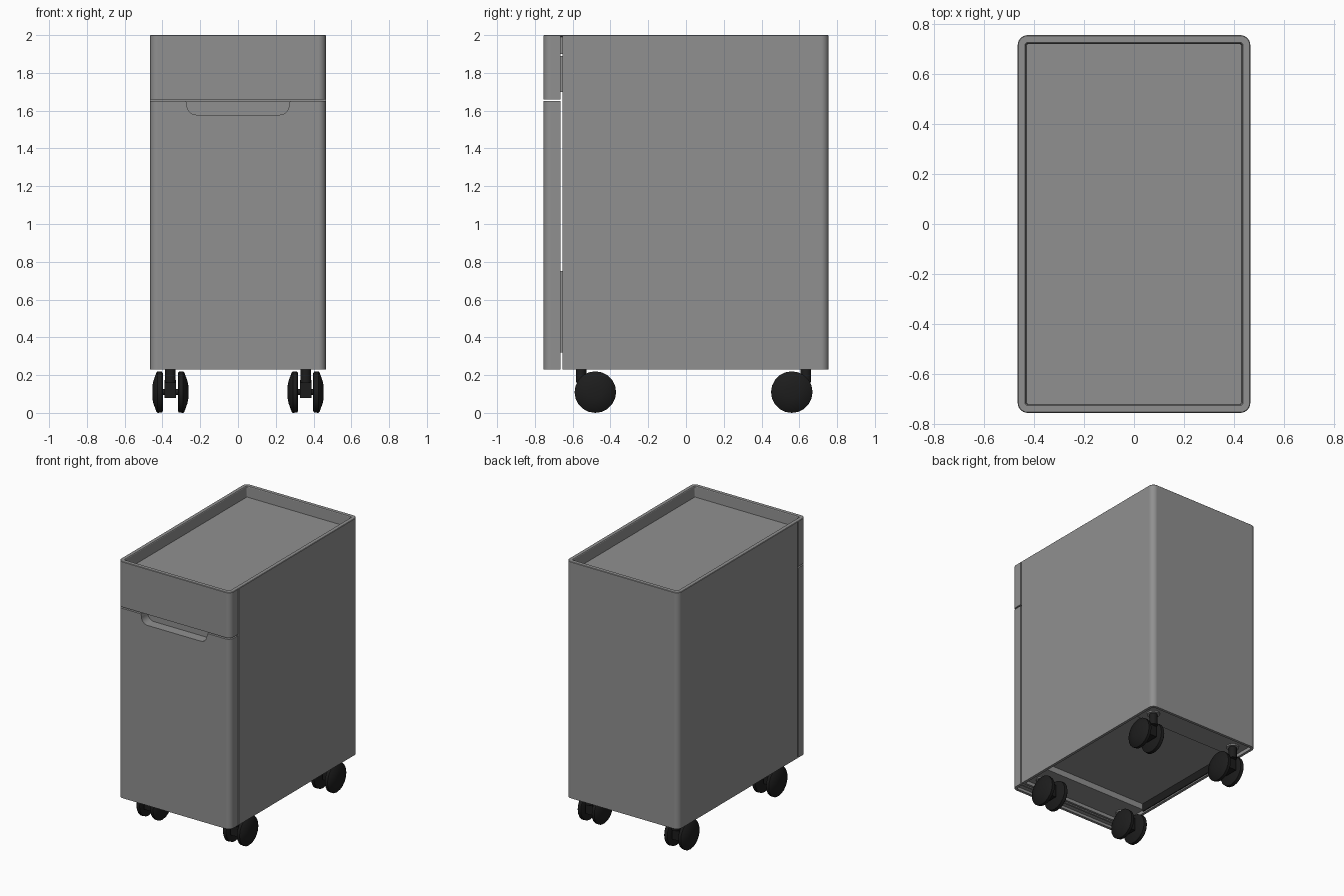
import bpy, bmesh
from math import sin, cos, pi
from mathutils import Matrix

if "Cube" in bpy.data.objects:
    bpy.data.objects.remove(bpy.data.objects["Cube"])


def material(name, v):
    m = bpy.data.materials.new(name)
    m.diffuse_color = (v, v, v, 1)
    m.use_nodes = True
    m.node_tree.nodes["Principled BSDF"].inputs["Base Color"].default_value = m.diffuse_color
    return m


black = material("black_plastic", 0.012)
grey = material("grey_steel", 0.28)


def finish(name, bm, mat=grey):
    bmesh.ops.recalc_face_normals(bm, faces=bm.faces)
    me = bpy.data.meshes.new(name)
    bm.to_mesh(me)
    bm.free()
    ob = bpy.data.objects.new(name, me)
    bpy.context.collection.objects.link(ob)
    me.materials.append(mat)
    shade(ob)
    return ob


def shade(ob):
    bpy.ops.object.select_all(action='DESELECT')
    ob.select_set(True)
    bpy.context.view_layer.objects.active = ob
    bpy.ops.object.shade_smooth_by_angle(angle=0.6)


def weighted(ob):
    """Keep large flat panels flat beside their rounded corners."""
    m = ob.modifiers.new("flat_panels", 'WEIGHTED_NORMAL')
    m.keep_sharp = True
    m.weight = 100
    return ob


def arc(cx, cy, r, a0, a1, n=6):
    return [(cx + r * cos(a0 + (a1 - a0) * i / n), cy + r * sin(a0 + (a1 - a0) * i / n)) for i in range(n + 1)]


def rounded(hx, hy, r):
    return (arc(hx - r, hy - r, r, 0, pi / 2) + arc(-hx + r, hy - r, r, pi / 2, pi)
            + arc(-hx + r, -hy + r, r, pi, 1.5 * pi) + arc(hx - r, -hy + r, r, 1.5 * pi, 2 * pi))


def loft(name, loops, mat=grey):
    """Skin equal-length (outline, z) loops and cap both ends."""
    bm = bmesh.new()
    rows = [[bm.verts.new((x, y, z)) for x, y in pts] for pts, z in loops]
    for a, b in zip(rows, rows[1:]):
        for i in range(len(a)):
            j = (i + 1) % len(a)
            bm.faces.new((a[i], a[j], b[j], b[i]))
    bm.faces.new(rows[0])
    bm.faces.new(rows[-1])
    return finish(name, bm, mat)


def box(name, x0, x1, y0, y1, z0, z1, mat=grey):
    return loft(name, [([(x0, y0), (x1, y0), (x1, y1), (x0, y1)], z) for z in (z0, z1)], mat)


def cyl(name, r, depth, loc, axis='Z', mat=grey, n=16):
    bm = bmesh.new()
    rot = Matrix.Rotation(pi / 2, 4, 'Y') if axis == 'X' else Matrix()
    bmesh.ops.create_cone(bm, cap_ends=True, segments=n, radius1=r, radius2=r, depth=depth,
                          matrix=Matrix.Translation(loc) @ rot)
    return finish(name, bm, mat)


def panel_outline(hx, y_open, y_end, r):
    """Straight open edge at y_open, two rounded corners at y_end (towards -y)."""
    return ([(-hx, y_open)] + arc(-hx + r, y_end + r, r, pi, 1.5 * pi)
            + arc(hx - r, y_end + r, r, 1.5 * pi, 2 * pi) + [(hx, y_open)])


def flip(pts):
    return [(x, -y) for x, y in pts]


# Cabinet shell: U-shaped sleeve with rounded rear corners, closed by a front plate
sleeve = flip(panel_outline(0.465, 0.655, -0.755, 0.04) + panel_outline(0.445, 0.655, -0.735, 0.02)[::-1])
weighted(loft("cabinet_body", [(sleeve, 0.23), (sleeve, 1.994)]))
box("cabinet_front_plate", -0.4455, 0.4455, -0.654, -0.637, 0.23, 1.89)

# Top tray with lip and recessed floor
weighted(loft("top_tray", [(rounded(0.44, 0.73, 0.02), 1.90),
                           (rounded(0.44, 0.73, 0.02), 1.99),
                           (rounded(0.465, 0.755, 0.04), 1.994),
                           (rounded(0.465, 0.755, 0.04), 1.997),
                           (rounded(0.462, 0.752, 0.037), 2.0),
                           (rounded(0.436, 0.725, 0.010), 2.0),
                           (rounded(0.433, 0.722, 0.010), 1.996),
                           (rounded(0.430, 0.719, 0.008), 1.92)]))

# Drawer front: U-shaped panel around the tray, with a base
u_shape = panel_outline(0.465, -0.665, -0.755, 0.04) + panel_outline(0.44, -0.665, -0.73, 0.02)[::-1]
weighted(loft("drawer_front", [(u_shape, 1.66), (u_shape, 1.994)]))
fill = panel_outline(0.441, -0.666, -0.731, 0.02)
loft("drawer_base", [(fill, 1.661), (fill, 1.68)])

# Door front: solid panel, slightly hollow underneath
full = panel_outline(0.465, -0.665, -0.755, 0.04)
hollow = panel_outline(0.445, -0.68, -0.735, 0.02)
door = loft("door_front", [(hollow, 0.25), (hollow, 0.23), (full, 0.23), (full, 1.65)])

# Handle pocket in the top of the door
bm = bmesh.new()
prof = ([(0.28, 1.70), (0.275, 1.65), (0.27, 1.63)] + arc(0.22, 1.628, 0.05, 0, -pi / 2)
        + arc(-0.22, 1.628, 0.05, -pi / 2, -pi) + [(-0.27, 1.63), (-0.275, 1.65), (-0.28, 1.70)])
face = bm.faces.new([bm.verts.new((x, -0.80, z)) for x, z in prof])
ext = bmesh.ops.extrude_face_region(bm, geom=[face])
bmesh.ops.translate(bm, vec=(0, 0.12, 0), verts=[v for v in ext["geom"] if isinstance(v, bmesh.types.BMVert)])
cutter = finish("handle_cutter", bm)
cutter.hide_render = True
mod = door.modifiers.new("handle", 'BOOLEAN')
mod.object = cutter
mod.operation = 'DIFFERENCE'
mod.solver = 'EXACT'
bpy.context.view_layer.objects.active = door
bpy.ops.object.modifier_apply(modifier="handle")
bpy.data.objects.remove(cutter)
shade(door)
weighted(door)

# Inner boxes that bridge the gap behind the fronts
box("drawer_box", -0.42, 0.42, -0.70, -0.62, 1.70, 1.89)
box("file_box", -0.42, 0.42, -0.70, -0.62, 0.32, 0.75)

# Underside: raised bottom panel, two lower caster rails, dark side runners
box("bottom_panel", -0.446, 0.446, -0.64, 0.74, 0.30, 0.32)
box("front_rail", -0.4455, 0.4455, -0.637, -0.43, 0.255, 0.301)
box("rear_rail", -0.4455, 0.4455, 0.53, 0.737, 0.255, 0.301)
for side, name in ((-1, "left"), (1, "right")):
    a, b = sorted((side * 0.438, side * 0.4455))
    box(f"{name}_runner", a, b, -0.43, 0.53, 0.24, 0.301, black)


# Casters: stem, hub and a pair of domed wheels
def wheel(name, cx, cy, side):
    bm = bmesh.new()
    prof = [(0.04, 0.0), (0.04, 0.10), (0.045, 0.108), (0.068, 0.11), (0.074, 0.104),
            (0.09, 0.06), (0.095, 0.035), (0.095, 0.0)]
    vs = [bm.verts.new((cx + side * d, cy, 0.11 + r)) for d, r in prof]
    es = [bm.edges.new(p) for p in zip(vs, vs[1:])]
    bmesh.ops.spin(bm, geom=vs + es, cent=(cx, cy, 0.11), axis=(1, 0, 0), angle=2 * pi, steps=20)
    bmesh.ops.remove_doubles(bm, verts=bm.verts, dist=1e-5)
    finish(name, bm, black)


for yname, wy, sy in (("front", -0.48, -0.555), ("rear", 0.56, 0.635)):
    for xname, cx in (("left", -0.358), ("right", 0.358)):
        tag = f"{yname}_{xname}"
        for s in (-1, 1):
            wheel(f"{tag}_wheel_{'outer' if s * cx > 0 else 'inner'}", cx, wy, s)
        cyl(f"{tag}_axle", 0.016, 0.10, (cx, wy, 0.11), 'X', black)
        lo, hi = sorted((sy, wy + (wy - sy) * 0.4))
        box(f"{tag}_hub", cx - 0.03, cx + 0.03, lo, hi, 0.08, 0.175, black)
        cyl(f"{tag}_stem", 0.028, 0.09, (cx, sy, 0.205), 'Z', black)
        cyl(f"{tag}_mount", 0.045, 0.012, (cx, sy, 0.251), 'Z', grey)
